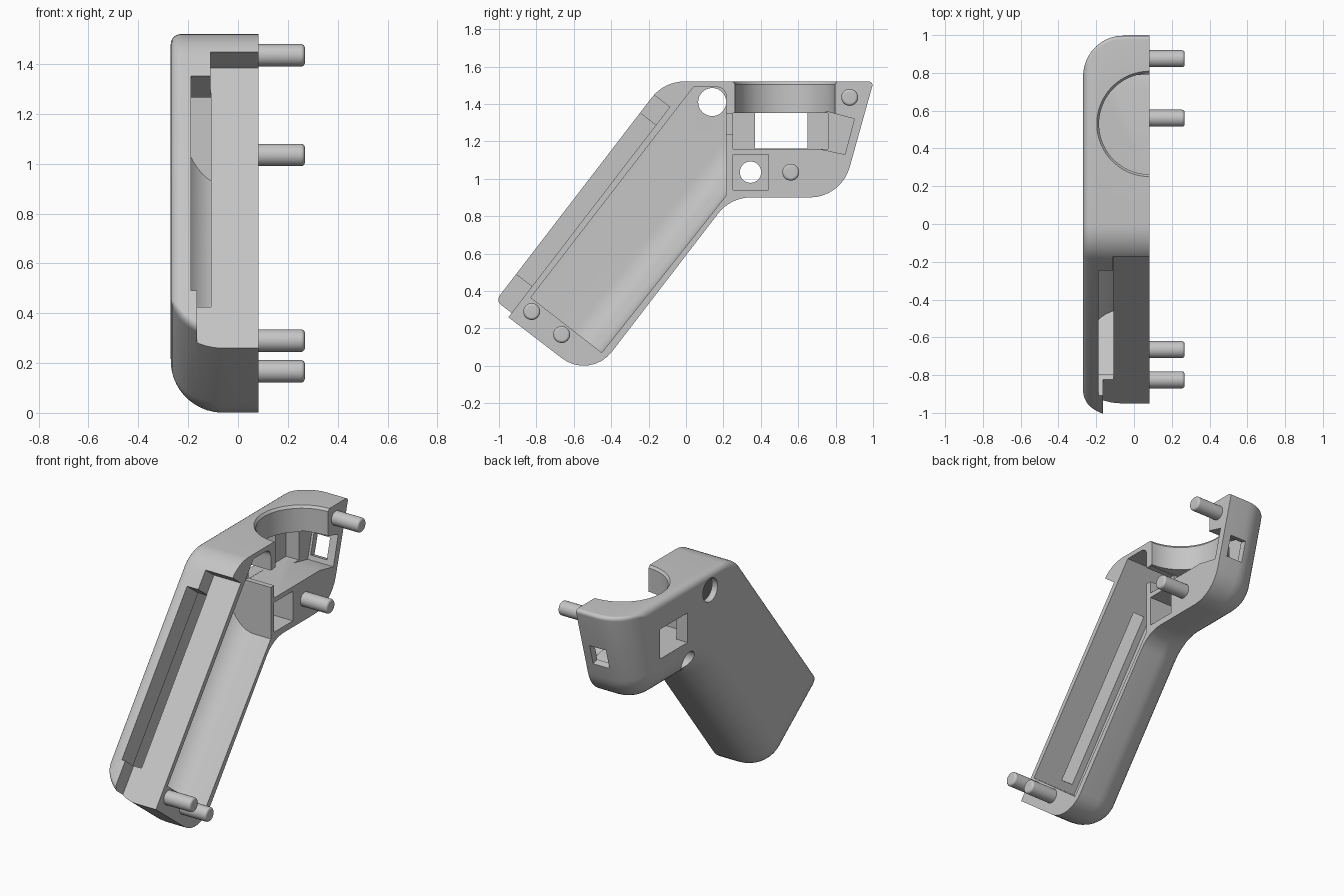
import bpy, bmesh
from math import sqrt, tan
from mathutils import Vector

if "Cube" in bpy.data.objects:
    bpy.data.objects.remove(bpy.data.objects["Cube"], do_unlink=True)

grey = bpy.data.materials.new("plain grey")
grey.use_nodes = True
grey.diffuse_color = (0.56, 0.56, 0.56, 1)
grey.node_tree.nodes["Principled BSDF"].inputs["Base Color"].default_value = (0.56, 0.56, 0.56, 1)


def outline(corners, offs, segs=8):
    """Rounded (y, z) outline, clockwise, each side moved inward by its offset."""
    n = len(corners)
    pts = [Vector(c[:2]) for c in corners]
    dirs = [(pts[(i + 1) % n] - pts[i]).normalized() for i in range(n)]
    norms = [Vector((d.y, -d.x)) for d in dirs]
    result = []
    for i in range(n):
        a, b, na, nb = dirs[i - 1], dirs[i], norms[i - 1], norms[i]
        cross = a.x * b.y - a.y * b.x
        pa, pb = pts[i] + na * offs[i - 1], pts[i] + nb * offs[i]
        gap = pb - pa
        corner = pa + a * ((gap.x * b.y - gap.y * b.x) / cross)
        r0 = corners[i][2] if len(corners[i]) > 2 else 0
        if r0 == 0:
            result.append(corner)
            continue
        sign = 1 if cross < 0 else -1
        r = max(r0 - sign * min(offs[i - 1], offs[i]), 0.004)
        centre = corner - a * (r * tan(a.angle(b) / 2)) + na * (sign * r)
        for k in range(segs + 1):
            result.append(centre - na.slerp(nb, k / segs) * (sign * r))
    return result


def solid(name, corners, x0, x1, fillets=None):
    """Prism along x whose x0 rim is rounded by a radius for each side."""
    fillets = fillets or [0] * len(corners)
    big = max(fillets)
    levels = [big * (k / 12) ** 2 for k in range(13)] if big else [0]
    levels.append(abs(x1 - x0))
    way = 1 if x1 > x0 else -1
    bm = bmesh.new()
    rings = []
    for h in levels:
        offs = [R - sqrt(max(R * R - (R - h) ** 2, 0)) if h < R else 0 for R in fillets]
        rings.append([bm.verts.new((x0 + way * h, p.x, p.y)) for p in outline(corners, offs)])
    for lo, hi in zip(rings, rings[1:]):
        for i in range(len(lo)):
            bm.faces.new((lo[i - 1], lo[i], hi[i], hi[i - 1]))
    bm.faces.new(rings[0])
    bm.faces.new(rings[-1])
    bmesh.ops.remove_doubles(bm, verts=bm.verts, dist=0.0002)
    bmesh.ops.recalc_face_normals(bm, faces=bm.faces)
    mesh = bpy.data.meshes.new(name)
    bm.to_mesh(mesh)
    bm.free()
    mesh.materials.append(grey)
    ob = bpy.data.objects.new(name, mesh)
    bpy.context.collection.objects.link(ob)
    return ob


def disc(y, z, r):
    return [(y - r, z + r, r), (y + r, z + r, r), (y + r, z - r, r), (y - r, z - r, r)]


def rect(y0, y1, z0, z1):
    return [(y0, z1), (y1, z1), (y1, z0), (y0, z0)]


# Grip frame: "along" runs up the grip, "deep" runs from its front to its rear
along, deep = Vector((0.609, 0.793)), Vector((0.793, -0.609))
origin = Vector((-1.0, 0.37))


def grip_rect(t0, t1, s0, s1):
    return [tuple(origin + along * t + deep * s) for t, s in ((t0, s0), (t1, s0), (t1, s1), (t0, s1))]


# Half shell: large rounding on back, underside, grip rear and foot
OPEN, SIDE, OUT = 0.082, -0.27, 0.4
body = solid("half_shell", [(-0.117, 1.52, 0.22), (1.003, 1.52, 0.02), (0.83, 0.9, 0.22),
                            (0.238, 0.9, 0.22), (-0.512, -0.076, 0.19), (-1.035, 0.325, 0.035)],
             SIDE, OPEN, [0.04, 0.21, 0.21, 0.21, 0.21, 0.04])

cutters = [
    # Hollow grip with rounded rear
    solid("grip_cavity", [(0.04, 1.49), (0.215, 1.49, 0.05), (0.215, 0.91), (-0.45, 0.07), (-0.83, 0.365)],
          -0.23, OUT, [0, 0, 0.19, 0, 0]),
    # Stepped recess and slot along the grip front
    solid("front_recess", grip_rect(0.1, 1.36, -0.3, 0.107), -0.11, OUT),
    solid("front_recess_foot", grip_rect(-0.4, 0.16, -0.31, 0.107), -0.165, OUT),
    solid("front_slot", grip_rect(0.152, 1.238, -0.32, 0.16), -0.189, -0.109),
    # Head chamber with its passage to the grip, side window and button pocket
    solid("head_chamber", rect(0.25, 0.76, 1.16, 1.352), -0.19, OUT),
    solid("cable_passage", rect(0.2, 0.27, 1.24, 1.349), -0.1, OUT),
    solid("side_window", rect(0.37, 0.65, 1.161, 1.351), -0.5, OUT),
    solid("button_pocket", rect(0.25, 0.44, 0.94, 1.13), -0.17, OUT),
    solid("button_hole", disc(0.345, 1.035, 0.057), -0.5, OUT),
    solid("side_hole", disc(0.14, 1.41, 0.075), -0.5, OUT),
    # Back socket and its opening
    solid("back_socket", [(0.75, 1.36), (0.9, 1.32), (0.85, 1.13), (0.71, 1.16)], -0.1, OUT),
    solid("back_opening", [(0.815, 1.31), (1.1, 1.23), (1.065, 1.1), (0.78, 1.18)], -0.085, 0.03),
]

# Round seat in the top, with a flared rim
bpy.ops.mesh.primitive_cylinder_add(vertices=96, radius=0.267, depth=0.4, location=(OPEN, 0.53, 1.55))
cutters.append(bpy.context.object)
bpy.ops.mesh.primitive_cone_add(vertices=96, radius1=0.264, radius2=0.294, depth=0.04, location=(OPEN, 0.53, 1.52))
cutters.append(bpy.context.object)

bpy.context.view_layer.objects.active = body
for cutter in cutters:
    cutter.hide_render = True
    mod = body.modifiers.new("cut", "BOOLEAN")
    mod.operation = "DIFFERENCE"
    mod.solver = "EXACT"
    mod.object = cutter
    bpy.ops.object.modifier_apply(modifier=mod.name)
    bpy.data.objects.remove(cutter, do_unlink=True)

# Alignment pins on the open face
pins = [solid(f"{name}_pin", disc(y, z, 0.045), 0.268, 0.06, [0.015] * 4)
        for name, y, z in (("head", 0.56, 1.035), ("top", 0.875, 1.435),
                           ("front_foot", -0.825, 0.29), ("rear_foot", -0.665, 0.167))]

bpy.ops.object.select_all(action="DESELECT")
for ob in [body] + pins:
    ob.select_set(True)
bpy.ops.object.shade_smooth_by_angle(angle=0.6)
